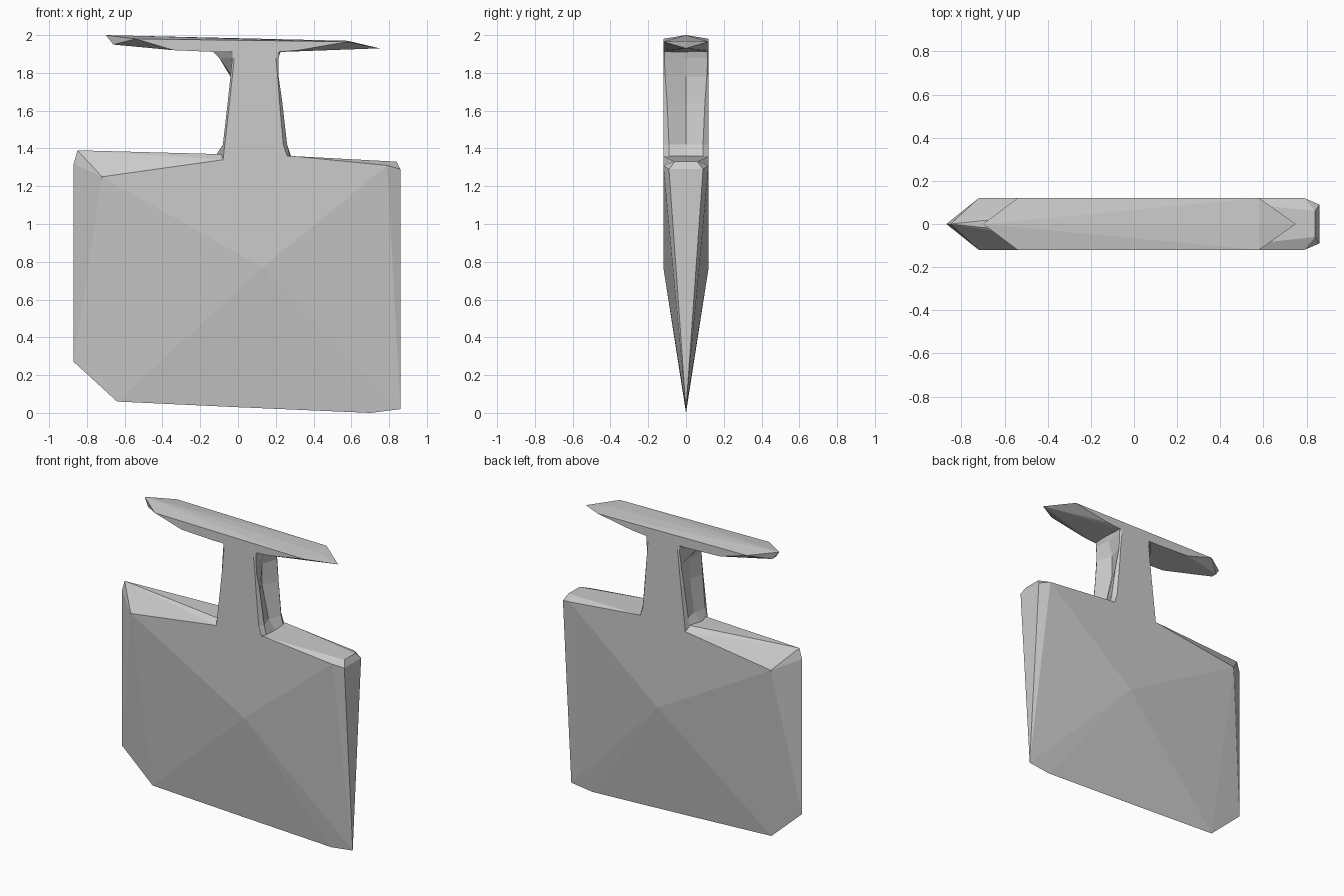
import bpy, bmesh

cube = bpy.data.objects.get("Cube")
if cube:
    bpy.data.objects.remove(cube)

T = 0.12  # half thickness

grey = bpy.data.materials.new("plain grey")
grey.use_nodes = True
grey.diffuse_color = (0.6, 0.6, 0.6, 1)
grey.node_tree.nodes["Principled BSDF"].inputs["Base Color"].default_value = (0.6, 0.6, 0.6, 1)


def finish(bm, name):
    bmesh.ops.recalc_face_normals(bm, faces=bm.faces[:])
    mesh = bpy.data.meshes.new(name)
    bm.to_mesh(mesh)
    bm.free()
    mesh.materials.append(grey)
    obj = bpy.data.objects.new(name, mesh)
    bpy.context.collection.objects.link(obj)
    return obj


def faceted_slab(name, points):
    """Faceted solid around (x, half depth, z) points, mirrored front to back."""
    bm = bmesh.new()
    for x, y, z in points:
        for side in ((-1, 1) if y else (1,)):
            bm.verts.new((x, side * y, z))
    hull = bmesh.ops.convex_hull(bm, input=bm.verts[:])
    loose = set(hull["geom_interior"]) | set(hull["geom_unused"])
    bmesh.ops.delete(bm, geom=[v for v in loose if isinstance(v, bmesh.types.BMVert)],
                     context='VERTS')
    return finish(bm, name)


# Blade: thick shoulders thinning to a sharp lower edge
faceted_slab("blade", [
    (0.13, T, 0.77), (-0.72, T, 1.25), (-0.08, T, 1.34), (0.28, T, 1.36),
    (0.62, T, 1.32), (0.79, T, 1.31), (0.86, 0.09, 1.29), (0.84, 0.06, 1.33),
    (-0.85, 0, 1.39), (-0.87, 0, 1.32), (-0.87, 0, 0.27), (-0.64, 0, 0.06),
    (0, 0, 0.03), (0.7, 0, 0), (0.86, 0, 0.02), (-0.12, 0, 1.36),
])

# Handle: flat bar with pointed ends and a shallow curved underside
faceted_slab("handle", [
    (-0.7, 0, 2.0), (-0.66, 0.02, 1.95), (-0.54, T, 1.98), (-0.34, T, 1.92),
    (-0.1, T, 1.91), (0.2, T, 1.91), (0.32, T, 1.92), (0.58, T, 1.965),
    (0.58, 0, 1.97), (0.55, 0.06, 1.93), (0.75, 0, 1.93),
])

# Stem rings: z, left edge, left middle, right edge, right chamfer, right middle, chamfer depth
rings = [
    (1.32, -0.08, -0.13, 0.28, 0.28, 0.30, 0.09),
    (1.36, -0.077, -0.12, 0.26, 0.275, 0.28, 0.09),
    (1.42, -0.07, -0.06, 0.24, 0.26, 0.23, 0.09),
    (1.64, -0.045, -0.03, 0.22, 0.235, 0.18, 0.1),
    (1.78, -0.03, -0.03, 0.21, 0.215, 0.18, 0.11),
    (1.88, -0.02, -0.1, 0.2, 0.215, 0.21, 0.115),
    (1.93, -0.02, -0.15, 0.2, 0.22, 0.23, 0.115),
]
bm = bmesh.new()
loops = []
for z, left, left_mid, right, chamfer, right_mid, w in rings:
    outline = [(left, -T), (right, -T), (chamfer, -w), (right_mid, 0),
               (chamfer, w), (right, T), (left, T), (left - 0.01, w), (left_mid, 0), (left - 0.01, -w)]
    loops.append([bm.verts.new((x, y, z)) for x, y in outline])
for low, high in zip(loops, loops[1:]):
    for i in range(len(low)):
        j = (i + 1) % len(low)
        bm.faces.new((low[i], low[j], high[j], high[i]))
bm.faces.new(loops[0])
bm.faces.new(loops[-1])
finish(bm, "stem")
